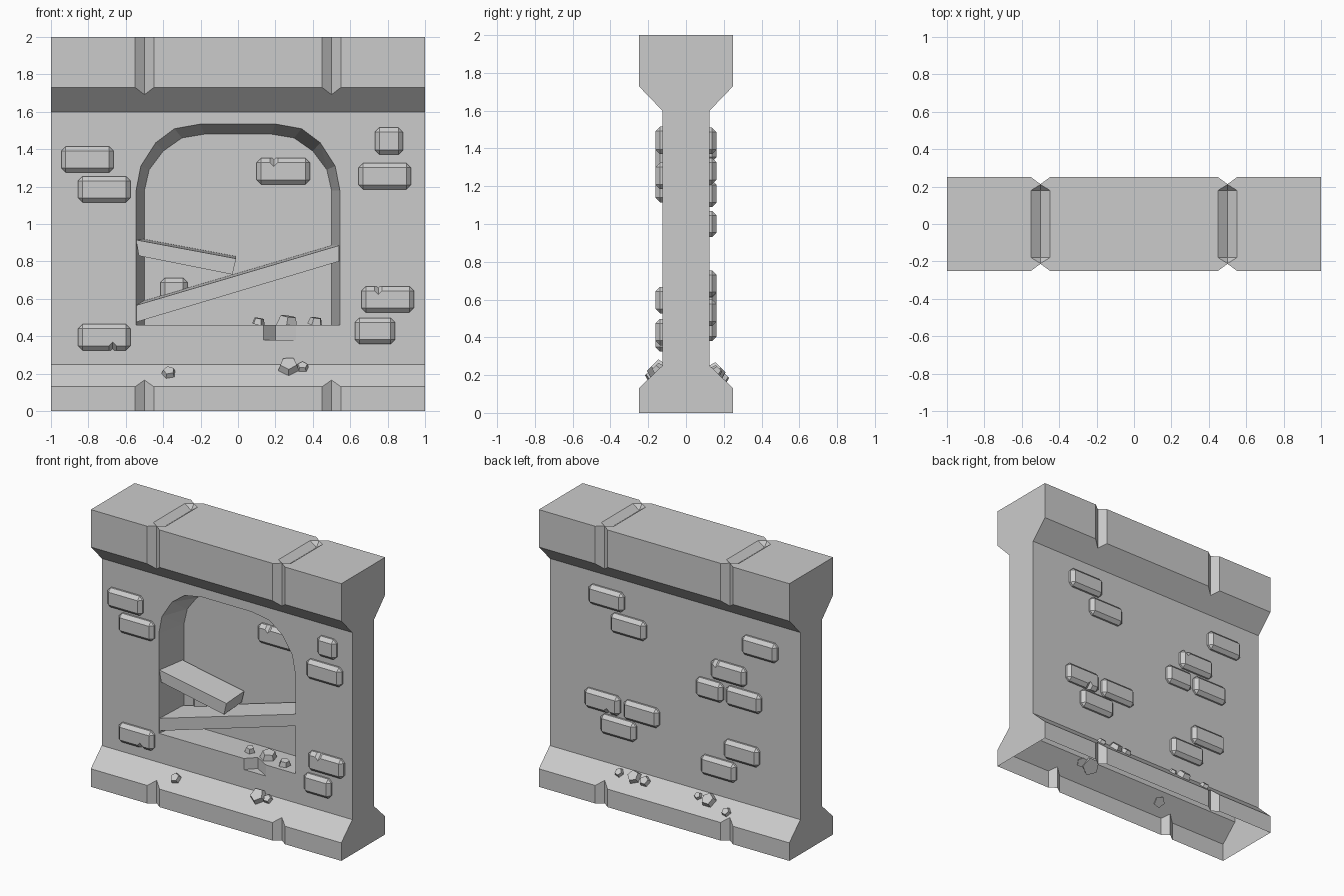
import bpy, bmesh, math, random
from mathutils import Vector, Matrix

if "Cube" in bpy.data.objects:
    bpy.data.objects.remove(bpy.data.objects["Cube"])

random.seed(4)
FACE, BACK = 0.125, 0.1      # wall half thickness, depth of the niche's back plane


def finish(name, bm):
    bmesh.ops.recalc_face_normals(bm, faces=bm.faces)
    me = bpy.data.meshes.new(name)
    bm.to_mesh(me)
    bm.free()
    ob = bpy.data.objects.new(name, me)
    bpy.context.collection.objects.link(ob)
    return ob


def hull(name, pts):
    bm = bmesh.new()
    for p in pts:
        bm.verts.new(p)
    res = bmesh.ops.convex_hull(bm, input=bm.verts)
    loose = [v for v in bm.verts if not v.link_faces]
    bmesh.ops.delete(bm, geom=loose, context='VERTS')
    bmesh.ops.dissolve_limit(bm, angle_limit=0.01, verts=bm.verts, edges=bm.edges)
    return finish(name, bm)


def cut(ob, cutter):
    cutter.hide_render = True
    m = ob.modifiers.new("cut", 'BOOLEAN')
    m.operation, m.solver, m.object = 'DIFFERENCE', 'EXACT', cutter
    bpy.context.view_layer.objects.active = ob
    bpy.ops.object.modifier_apply(modifier=m.name)
    bpy.data.objects.remove(cutter, do_unlink=True)


# Wall: mirrored profile run along x
half = [(0.25, 0), (0.25, 0.13), (FACE, 0.25), (FACE, 1.6), (0.25, 1.73), (0.25, 2)]
profile = half + [(-y, z) for y, z in reversed(half)]
bm = bmesh.new()
f = bm.faces.new([bm.verts.new((-1, y, z)) for y, z in profile])
ext = bmesh.ops.extrude_face_region(bm, geom=[f])
bmesh.ops.translate(bm, vec=(2, 0, 0), verts=[g for g in ext['geom'] if isinstance(g, bmesh.types.BMVert)])
wall = finish("wall", bm)

# V joints between the cap and base blocks
for x in (-0.5, 0.5):
    for s in (-1, 1):
        cut(wall, hull("joint_cutter", [(x + dx, s * 0.25 + dy, z) for z in (-0.1, 2.1)
                                        for dx, dy in ((0.05, 0), (-0.05, 0), (0, 0.037), (0, -0.037))]))
    pts = [(x + dx, y, 2 + dz) for y in (-0.18, 0.18)
           for dx, dz in ((0.05, 0), (-0.05, 0), (0, 0.037), (0, -0.037))]
    cut(wall, hull("top_joint_cutter", pts + [(x, -0.211, 2), (x, 0.211, 2)]))

# Arched niche with tapering sides
outer = [(0.545, 0.46), (0.545, 1.18), (0.52, 1.31), (0.44, 1.435), (0.34, 1.51), (0.2, 1.535)]
inner = [(0.5, 0.46), (0.5, 1.18), (0.475, 1.29), (0.4, 1.39), (0.3, 1.46), (0.18, 1.48)]
cut(wall, hull("niche_cutter", [(s * x, y, z) for arc, y in ((outer, -FACE - 0.002), (inner, BACK))
                                for x, z in arc for s in (-1, 1)]))

# Broken piece of the sill
cut(wall, hull("sill_cutter", [(x, y, z) for x, y in ((0.13, -0.13), (0.2, -0.06), (0.32, -0.13))
                               for z in (0.38, 0.5)]))

# Underside is open
bm = bmesh.new()
bm.from_mesh(wall.data)
bmesh.ops.delete(bm, geom=[f for f in bm.faces if all(v.co.z < 1e-4 for v in f.verts)], context='FACES')
bm.to_mesh(wall.data)
bm.free()


def brick(name, x, z, w, h, plane, side, chip=None):
    """Chamfered brick standing 0.037 proud of a wall plane."""
    bm = bmesh.new()
    bmesh.ops.create_cube(bm, size=1)
    bmesh.ops.scale(bm, vec=(w, 0.08, h), verts=bm.verts)
    bmesh.ops.bevel(bm, geom=bm.edges[:], offset=0.024, segments=1, affect='EDGES')
    # trim the part hidden in the wall
    bmesh.ops.bisect_plane(bm, geom=bm.verts[:] + bm.edges[:] + bm.faces[:], plane_co=(0, side * 0.001, 0),
                           plane_no=(0, -side, 0), clear_outer=True)
    bmesh.ops.holes_fill(bm, edges=[e for e in bm.edges if e.is_boundary])
    bmesh.ops.translate(bm, vec=(x, plane - side * 0.003, z), verts=bm.verts)
    ob = finish(name, bm)
    if chip:
        c = Vector((x + chip[0], plane + side * 0.037, z + chip[1] * h / 2))
        r = 0.045
        cut(ob, hull("chip_cutter", [c + Vector(v) * r for v in ((1, 0, 0), (-1, 0, 0), (0, 1, 0), (0, -1, 0),
                                                                 (0, 0, 1), (0, 0, -1))]))


# Front bricks: x, z, width, height, chip
for b in [(-0.805, 1.345, 0.28, 0.14), (-0.715, 1.185, 0.28, 0.14), (0.807, 1.443, 0.15, 0.145),
          (0.785, 1.255, 0.28, 0.14), (0.8, 0.597, 0.28, 0.14, (-0.05, 1)), (0.732, 0.428, 0.215, 0.14),
          (-0.715, 0.395, 0.28, 0.14, (0.045, -1))]:
    brick("front_brick", b[0], b[1], b[2], b[3], -FACE, -1, *b[4:])
# Niche bricks
brick("niche_brick", 0.242, 1.282, 0.285, 0.14, BACK, -1, (-0.05, 1))
brick("niche_brick", -0.343, 0.642, 0.145, 0.14, BACK, -1)
# Back bricks
for x, z, w, *chip in [(0.54, 1.44, 0.28), (0.364, 1.28, 0.28), (-0.684, 1.4, 0.28), (-0.436, 1.16, 0.28, (0.09, 1)),
                       (-0.284, 1.0, 0.215), (-0.556, 1.0, 0.28), (0.572, 0.685, 0.28, (-0.05, -1)),
                       (0.26, 0.68, 0.28), (0.444, 0.53, 0.28), (-0.54, 0.61, 0.28), (-0.356, 0.45, 0.28)]:
    brick("back_brick", x, z, w, 0.14, FACE, 1, *chip)

# Planks wedged across the niche
for name, outline in (("broken_plank", [(-0.545, 0.915), (-0.53, 0.83), (-0.03, 0.73), (-0.01, 0.815)]),
                      ("long_plank", [(-0.545, 0.565), (-0.545, 0.475), (0.54, 0.8), (0.54, 0.885)])):
    hull(name, [(x, y, z + (0.012 if y > 0 else 0)) for x, z in outline for y in (-0.118, 0.085)])


def stone(name, loc, r, normal):
    """Five-sided pebble lying on a surface."""
    bm = bmesh.new()
    bmesh.ops.create_cone(bm, cap_ends=True, segments=5, radius1=r, radius2=r * 0.72, depth=r * 0.9)
    rot = Vector(normal).to_track_quat('Z', 'Y').to_matrix().to_4x4()
    spin = Matrix.Rotation(random.uniform(0, 6.28), 4, 'Z')
    bmesh.ops.transform(bm, matrix=Matrix.Translation(loc) @ rot @ spin, verts=bm.verts)
    finish(name, bm)


# Rubble on the base slopes: x, z, radius
for side, group in ((-1, [(-0.37, 0.205, 0.042), (0.27, 0.235, 0.065), (0.345, 0.235, 0.036)]),
                    (1, [(0.42, 0.225, 0.035), (0.3, 0.225, 0.055), (0.21, 0.22, 0.042),
                         (-0.21, 0.225, 0.03), (-0.3, 0.22, 0.058), (-0.46, 0.19, 0.036)])):
    for x, z, r in group:
        y = FACE + (0.25 - z) * 0.125 / 0.12 + 0.012
        stone("slope_stone", (x, side * y, z), r, (0, side * 0.7, 0.7))
# Rubble on the sill
for x, y, r in ((0.11, -0.02, 0.036), (0.265, -0.03, 0.06), (0.415, -0.06, 0.042)):
    stone("sill_stone", (x, y, 0.48), r, (0.15, -0.1, 1))
